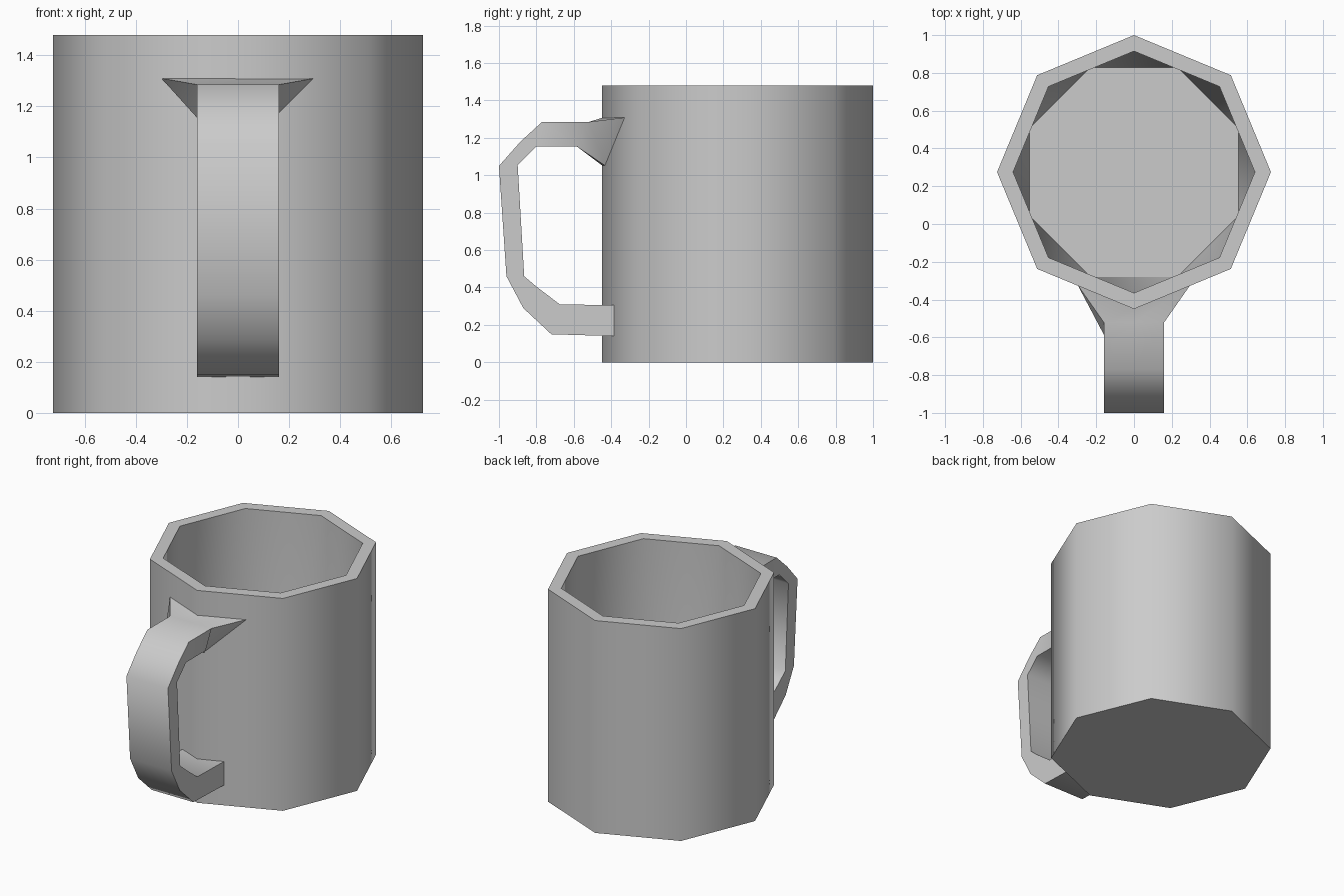
import bpy, bmesh
from math import sin, cos, pi, radians

if "Cube" in bpy.data.objects:
    bpy.data.objects.remove(bpy.data.objects["Cube"])

CY = 0.275  # centre of the cup body in y


def ring(bm, r, z, turn=0.0, n=8):
    return [bm.verts.new((r * cos(2 * pi * (i + turn) / n),
                          CY + r * sin(2 * pi * (i + turn) / n), z)) for i in range(n)]


def bridge(bm, a, b):
    n = len(a)
    for i in range(n):
        j = (i + 1) % n
        bm.faces.new((a[i], a[j], b[j], b[i]))


def finish(bm, name, angle):
    bmesh.ops.recalc_face_normals(bm, faces=bm.faces)
    me = bpy.data.meshes.new(name)
    bm.to_mesh(me)
    bm.free()
    ob = bpy.data.objects.new(name, me)
    bpy.context.collection.objects.link(ob)
    bpy.ops.object.select_all(action='DESELECT')
    ob.select_set(True)
    bpy.context.view_layer.objects.active = ob
    bpy.ops.object.shade_smooth_by_angle(angle=radians(angle))
    return ob


# Cup: octagonal outer wall, flat rim, inner wall twisting to the floor
bm = bmesh.new()
base = ring(bm, 0.725, 0)
foot = ring(bm, 0.725, 0.09)
top = ring(bm, 0.725, 1.48)
lip = ring(bm, 0.64, 1.48)
floor = ring(bm, 0.60, 0.10, 0.5)
for a, b in ((base, foot), (foot, top), (top, lip)):
    bridge(bm, a, b)
for i in range(8):
    j = (i + 1) % 8
    bm.faces.new((lip[i], lip[j], floor[i]))
    bm.faces.new((lip[j], floor[j], floor[i]))
bm.faces.new(base)
bm.faces.new(floor)
finish(bm, "cup_body", 60)

# Handle: outer and inner (y, z) profile pairs, lofted with a rectangular section
W = 0.16
pairs = [((-0.38, 0.14), (-0.38, 0.305)), ((-0.72, 0.15), (-0.675, 0.31)),
         ((-0.87, 0.29), (-0.80, 0.405)), ((-0.96, 0.46), (-0.865, 0.46)),
         ((-1.00, 1.05), (-0.90, 1.055)), ((-0.885, 1.18), (-0.85, 1.105)),
         ((-0.77, 1.285), (-0.80, 1.155)), ((-0.52, 1.285), (-0.585, 1.155))]
sections = [[(-W, *o), (0, *o), (W, *o), (W, *i), (0, *i), (-W, *i)] for o, i in pairs]
# Flared upper root that follows the corner of the cup
sections.append([(-0.30, -0.32, 1.31), (0, -0.44, 1.31), (0.30, -0.32, 1.31),
                 (0.04, -0.43, 1.05), (0, -0.445, 1.05), (-0.04, -0.43, 1.05)])
bm = bmesh.new()
loops = [[bm.verts.new(p) for p in s] for s in sections]
for a, b in zip(loops, loops[1:]):
    bridge(bm, a, b)
bm.faces.new(loops[0])
bm.faces.new(loops[-1])
finish(bm, "handle", 50)
